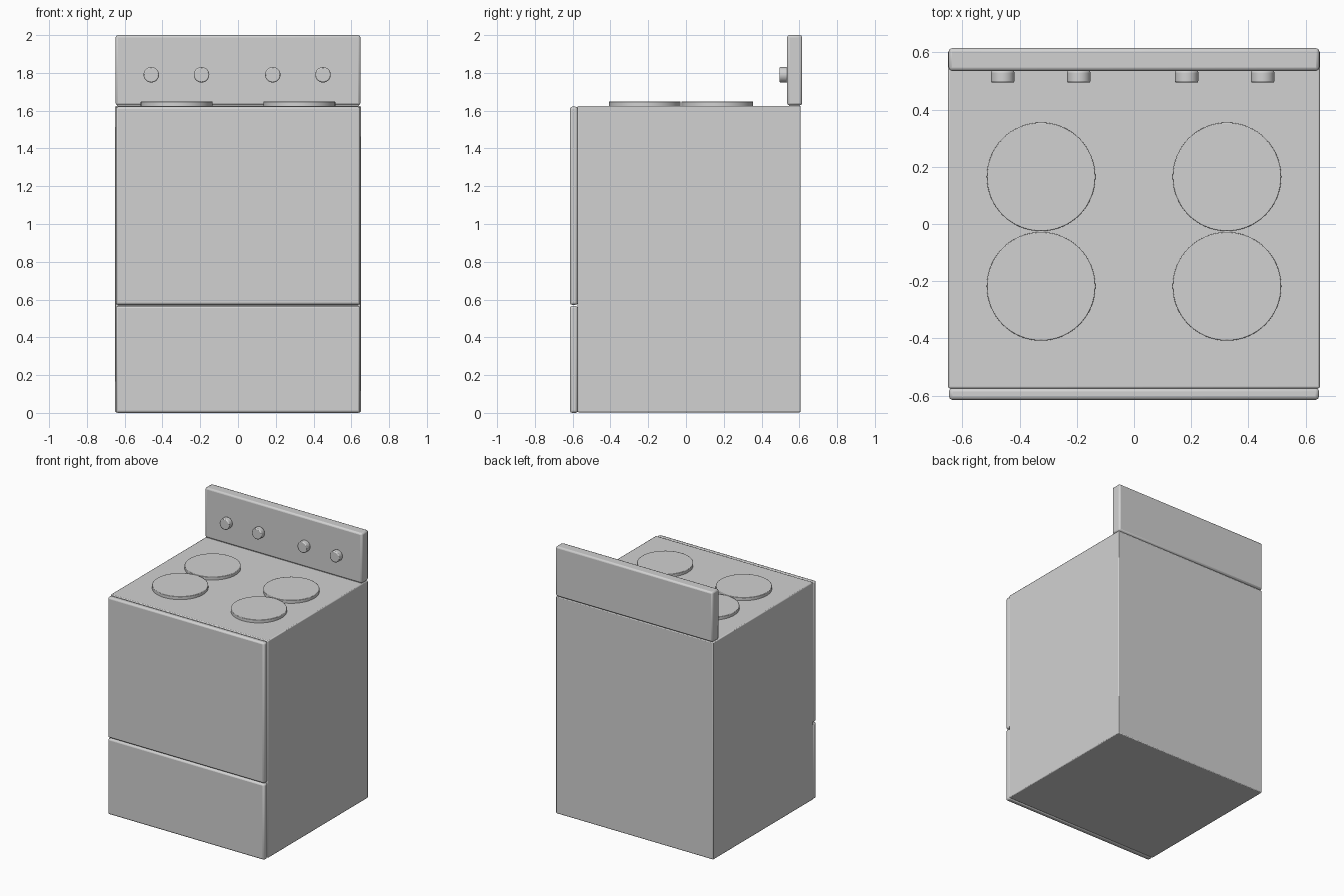
import bpy, math

if "Cube" in bpy.data.objects:
    bpy.data.objects.remove(bpy.data.objects["Cube"])

enamel = bpy.data.materials.new("grey_enamel")
enamel.diffuse_color = (0.64, 0.64, 0.64, 1)
enamel.use_nodes = True
enamel.node_tree.nodes["Principled BSDF"].inputs["Base Color"].default_value = enamel.diffuse_color


def finish(obj, name, bevel, segments=2):
    obj.name = name
    obj.data.materials.append(enamel)
    if bevel:
        mod = obj.modifiers.new("rounded_edges", 'BEVEL')
        mod.width = bevel
        mod.segments = segments
        mod.limit_method = 'ANGLE'
        mod.angle_limit = math.radians(40)
    bpy.ops.object.shade_smooth_by_angle(angle=math.radians(35))
    return obj


def box(name, lo, hi, bevel):
    bpy.ops.mesh.primitive_cube_add(size=1, location=[(a + b) / 2 for a, b in zip(lo, hi)])
    obj = bpy.context.object
    obj.scale = [b - a for a, b in zip(lo, hi)]
    bpy.ops.object.transform_apply(location=False, rotation=False, scale=True)
    return finish(obj, name, bevel)


def disc(name, centre, radius, depth, bevel, sides, tilt=0):
    bpy.ops.mesh.primitive_cylinder_add(vertices=sides, radius=radius, depth=depth,
                                        location=centre, rotation=(tilt, 0, 0))
    return finish(bpy.context.object, name, bevel)


# Cabinet, fronts and control panel
box("cabinet", (-0.65, -0.575, 0.003), (0.65, 0.607, 1.625), 0.006)
box("oven_door", (-0.647, -0.615, 0.572), (0.647, -0.573, 1.621), 0.012)
box("storage_drawer", (-0.647, -0.615, 0.0), (0.647, -0.573, 0.566), 0.012)
box("control_panel", (-0.648, 0.535, 1.628), (0.648, 0.615, 2.0), 0.012)
# Thin hidden joint under the control panel
box("panel_joint", (-0.64, 0.545, 1.62), (0.64, 0.602, 1.635), 0)

# Hotplates
for x, side in ((-0.325, "left"), (0.325, "right")):
    for y, row in ((-0.218, "front"), (0.165, "back")):
        disc(f"hotplate_{row}_{side}", (x, y, 1.634), 0.19, 0.028, 0.003, 64)

# Control knobs
for i, x in enumerate((-0.459, -0.193, 0.184, 0.45)):
    disc(f"knob_{i + 1}", (x, 0.515, 1.79), 0.041, 0.042, 0.006, 32, math.pi / 2)
    disc(f"knob_stem_{i + 1}", (x, 0.53, 1.79), 0.03, 0.02, 0, 32, math.pi / 2)
